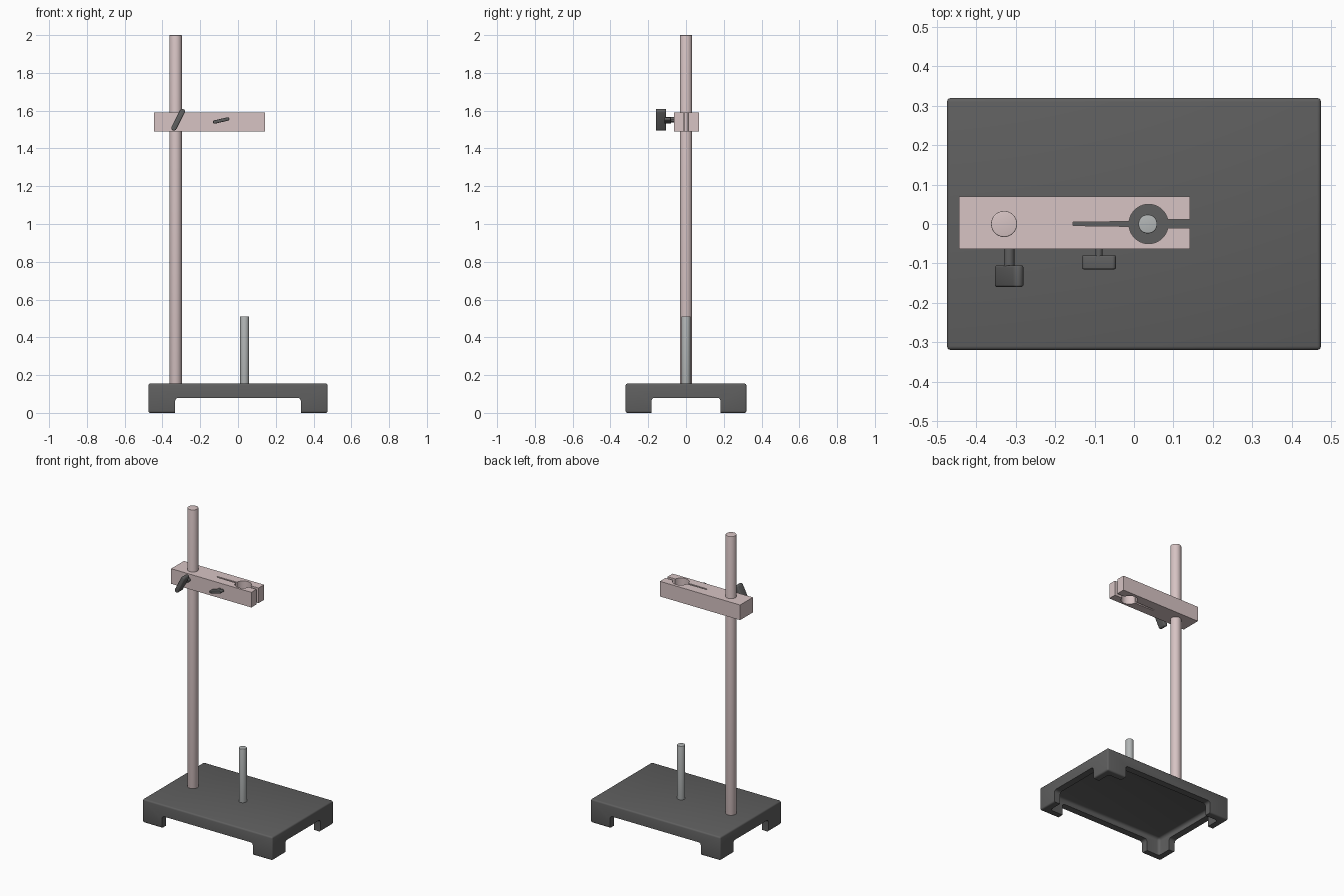
import bpy, bmesh, math
from mathutils import Matrix, Vector

if "Cube" in bpy.data.objects:
    bpy.data.objects.remove(bpy.data.objects["Cube"])


def mat(name, col):
    m = bpy.data.materials.new(name)
    m.diffuse_color = (*col, 1)
    m.use_nodes = True
    m.node_tree.nodes["Principled BSDF"].inputs["Base Color"].default_value = m.diffuse_color
    return m


DARK = mat("dark_cast", (0.115, 0.115, 0.115))
PINK = mat("pale_pink_metal", (0.68, 0.55, 0.55))
STEEL = mat("steel", (0.45, 0.47, 0.47))


def make(name, bm, material):
    bmesh.ops.recalc_face_normals(bm, faces=bm.faces)
    me = bpy.data.meshes.new(name)
    bm.to_mesh(me)
    bm.free()
    ob = bpy.data.objects.new(name, me)
    bpy.context.collection.objects.link(ob)
    me.materials.append(material)
    return ob


def smooth(ob):
    bpy.ops.object.select_all(action='DESELECT')
    ob.select_set(True)
    bpy.context.view_layer.objects.active = ob
    bpy.ops.object.shade_smooth_by_angle(angle=math.radians(35))


def box(name, lo, hi, material, bevel=0.0, seg=3):
    bm = bmesh.new()
    bmesh.ops.create_cube(bm, size=1)
    lo, hi = Vector(lo), Vector(hi)
    for v in bm.verts:
        v.co = Vector([(lo[i] + hi[i]) / 2 + v.co[i] * (hi[i] - lo[i]) for i in range(3)])
    if bevel:
        bmesh.ops.bevel(bm, geom=bm.edges[:], offset=bevel, segments=seg,
                        profile=0.5, affect='EDGES')
    return make(name, bm, material)


def prism(name, pts, depth, material, matrix=Matrix(), bevel=0.0):
    """Extrude an xy outline along +z, round the rims, then place it."""
    bm = bmesh.new()
    face = bm.faces.new([bm.verts.new((x, y, 0)) for x, y in pts])
    ext = bmesh.ops.extrude_face_region(bm, geom=[face])
    for v in ext["geom"]:
        if isinstance(v, bmesh.types.BMVert):
            v.co.z += depth
    if bevel:
        rims = [e for e in bm.edges if abs(e.verts[0].co.z - e.verts[1].co.z) < 1e-6]
        bmesh.ops.bevel(bm, geom=rims, offset=bevel, segments=3, profile=0.5, affect='EDGES')
    bm.transform(matrix)
    ob = make(name, bm, material)
    smooth(ob)
    return ob


def arc(cx, cy, r, a0, a1, n):
    return [(cx + r * math.cos(math.radians(a0 + (a1 - a0) * i / n)),
             cy + r * math.sin(math.radians(a0 + (a1 - a0) * i / n))) for i in range(n + 1)]


def rod(name, x, r, z0, z1, bevel):
    prism(name, arc(0, 0, r, 0, 352.5, 47), z1 - z0, STEEL if r < 0.03 else PINK,
          Matrix.Translation((x, 0, z0)), bevel)


# Base: rounded slab, hollow underneath, notched to leave four corner feet
base = box("base", (-0.475, -0.32, 0), (0.475, 0.32, 0.155), DARK, 0.01)
cutters = [
    box("cut_x", (-0.333, -0.6, -0.2), (0.333, 0.6, 0.08), DARK, 0.018, 4),
    box("cut_y", (-0.8, -0.183, -0.2), (0.8, 0.183, 0.08), DARK, 0.018, 4),
    box("cut_recess", (-0.43, -0.275, -0.2), (0.43, 0.275, 0.115), DARK, 0.018, 4),
]
for c in cutters:
    m = base.modifiers.new(c.name, 'BOOLEAN')
    m.operation, m.solver, m.object = 'DIFFERENCE', 'EXACT', c
    bpy.context.view_layer.objects.active = base
    bpy.ops.object.modifier_apply(modifier=m.name)
for c in cutters:
    bpy.data.objects.remove(c)
smooth(base)

# Upright rod and short peg
rod("upright_rod", -0.33, 0.033, 0.13, 2.0, 0.003)
rod("short_peg", 0.035, 0.024, 0.13, 0.51, 0.002)

# Clamp arm: one outline with the gripping hole and both slits
HX, HR = 0.037, 0.05
outline = [(-0.445, -0.063), (0.142, -0.063), (0.142, -0.01)]
outline += arc(HX, 0, HR, -11.5, -173, 20)
outline += [(-0.155, -0.004), (-0.155, 0.005)]
outline += arc(HX, 0, HR, 173, 13, 20)
outline += [(0.142, 0.012), (0.142, 0.07), (-0.445, 0.07)]
prism("clamp_arm", outline, 0.1, PINK, Matrix.Translation((0, 0, 1.489)))


# Wing screws: flat rounded wing on a stem, tilted about the y axis
def wing_screw(name, x, z, length, thick, tilt, y_in, y_out, stem_r):
    h = (length - thick) / 2
    wing = arc(h, 0, thick / 2, -90, 90, 10) + arc(-h, 0, thick / 2, 90, 270, 10)
    to_front = Matrix.Rotation(math.radians(90), 4, 'X')
    spin = Matrix.Rotation(math.radians(tilt), 4, 'Z')
    prism(name + "_wing", wing, y_in - y_out, DARK,
          Matrix.Translation((x, y_in, z)) @ to_front @ spin, thick * 0.2)
    prism(name + "_stem", arc(0, 0, stem_r, 0, 345, 23), -0.05 - y_in + 0.01, DARK,
          Matrix.Translation((x, -0.05, z)) @ to_front)


wing_screw("rod_screw", -0.317, 1.552, 0.126, 0.028, 63, -0.105, -0.16, 0.0135)
wing_screw("grip_screw", -0.089, 1.548, 0.088, 0.018, 13, -0.08, -0.115, 0.009)
